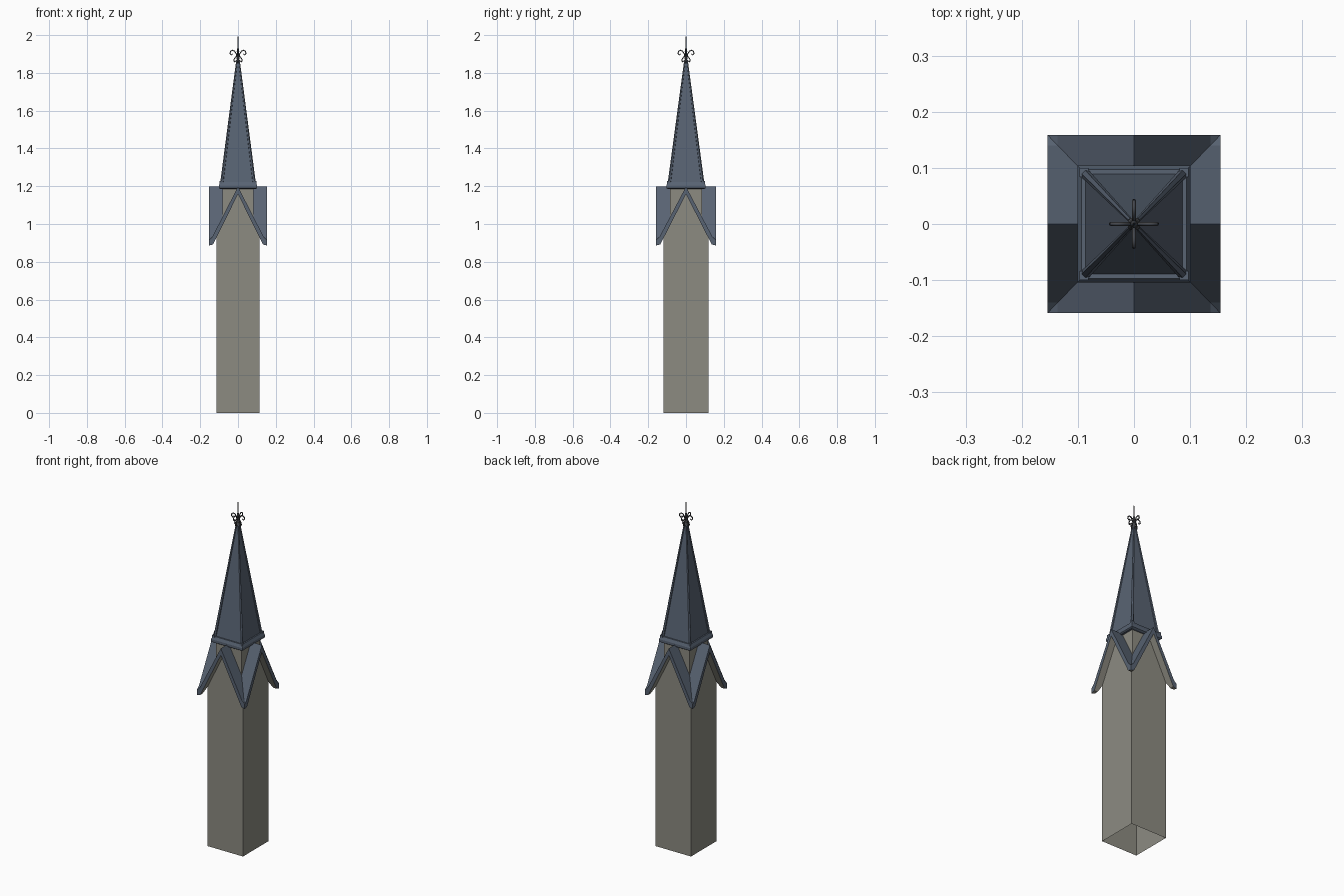
import bpy, bmesh, math
from mathutils import Vector, Matrix

if "Cube" in bpy.data.objects:
    bpy.data.objects.remove(bpy.data.objects["Cube"])

K = 1.03  # plan is slightly deeper than wide


def material(name, col):
    m = bpy.data.materials.new(name)
    m.diffuse_color = (*col, 1)
    m.use_nodes = True
    m.node_tree.nodes["Principled BSDF"].inputs["Base Color"].default_value = m.diffuse_color
    return m


STONE = material("warm grey stone", (0.265, 0.258, 0.222))
SLATE = material("blue grey slate", (0.098, 0.125, 0.17))
IRON = material("dark iron", (0.06, 0.063, 0.07))


def finish(name, bm, *mats):
    me = bpy.data.meshes.new(name)
    bm.to_mesh(me)
    bm.free()
    ob = bpy.data.objects.new(name, me)
    bpy.context.collection.objects.link(ob)
    for m in mats:
        me.materials.append(m)
    return ob


def stack(name, levels, mat, bottom=True):
    """Square sections (half width, z) joined upward."""
    bm = bmesh.new()
    rings = [[bm.verts.new((sx * h, sy * h * K, z)) for sx, sy in
              ((-1, -1), (1, -1), (1, 1), (-1, 1))] for h, z in levels]
    for a, b in zip(rings, rings[1:]):
        for i in range(4):
            j = (i + 1) % 4
            bm.faces.new((a[i], a[j], b[j], b[i]))
    bm.faces.new(rings[-1])
    if bottom:
        bm.faces.new(rings[0][::-1])
    return finish(name, bm, mat)


# tower walls: four gabled walls, open underneath
W = 0.115
bm = bmesh.new()
for k in range(4):
    rot = Matrix.Rotation(k * math.pi / 2, 3, 'Z')
    vs = []
    for x, z in ((-W, 0), (W, 0), (W, 0.935), (0, 1.17), (-W, 0.935)):
        p = rot @ Vector((x, -W, z))
        vs.append(bm.verts.new((p.x, p.y * K, p.z)))
    bm.faces.new(vs)
bmesh.ops.remove_doubles(bm, verts=bm.verts, dist=1e-4)
finish("tower_walls", bm, STONE)

# cross gable roof: eight slabs mitred along the valleys, with flared feet
E = 0.154
TOP = ((0, 1.198), (0.136, 0.932), (E, 0.915))
BOT = ((0, 1.158), (0.132, 0.892), (E, 0.886))
bm = bmesh.new()
for k in range(4):
    rot = Matrix.Rotation(k * math.pi / 2, 3, 'Z')
    for s in (-1, 1):
        def vert(x, y, z):
            p = rot @ Vector((s * x, y, z))
            return bm.verts.new((p.x, p.y * K, p.z))

        def face(*vs):
            bm.faces.new(vs if s > 0 else vs[::-1])
        t, b = [([vert(x, -E, z) for x, z in prof],
                 [vert(x, -x, z) for x, z in prof[:2]]) for prof in (TOP, BOT)]
        face(t[0][0], t[0][1], t[1][1], t[1][0])
        face(t[0][1], t[0][2], t[1][1])
        face(b[1][0], b[1][1], b[0][1], b[0][0])
        face(b[1][1], b[0][2], b[0][1])
        for i in range(2):  # verge board
            face(b[0][i], b[0][i + 1], t[0][i + 1], t[0][i])
bmesh.ops.remove_doubles(bm, verts=bm.verts, dist=1e-4)
bmesh.ops.recalc_face_normals(bm, faces=bm.faces)
bm.normal_update()
for f in bm.faces:
    f.material_index = 1 if f.normal.z < -0.1 else 0  # stone soffits
finish("gable_roof", bm, SLATE, STONE)

# neck between the gables, spire skirt and spire
stack("spire_neck", [(0.083, 0.98), (0.083, 1.195)], STONE)
stack("spire_skirt", [(0.094, 1.185), (0.101, 1.19), (0.101, 1.205),
                      (0.094, 1.222), (0.086, 1.222)], SLATE)
stack("spire", [(0.087, 1.215), (0.006, 1.862)], SLATE)

# hip ribs with small foot blocks
bm = bmesh.new()
for sx in (-1, 1):
    for sy in (-1, 1):
        a = Vector((sx * 0.086, sy * 0.086 * K, 1.215))
        c = Vector((sx * 0.006, sy * 0.006 * K, 1.862))
        d = c - a
        turn = Matrix.Rotation(math.atan2(sy, sx), 4, 'Z')
        m = Matrix.Translation((a + c) / 2) @ \
            Vector((0, 0, 1)).rotation_difference(d).to_matrix().to_4x4() @ turn
        bmesh.ops.create_cone(bm, cap_ends=True, segments=6, radius1=0.009,
                              radius2=0.004, depth=d.length, matrix=m)
        bmesh.ops.create_cube(bm, size=0.016, matrix=Matrix.Translation(
            (sx * 0.089, sy * 0.089 * K, 1.22)))
finish("spire_ribs", bm, SLATE)

# finial stem: lathed collars, bud and tapering rod
N = 12
prof = ((0.007, 1.85), (0.012, 1.858), (0.012, 1.866), (0.006, 1.872),
        (0.009, 1.878), (0.009, 1.884), (0.004, 1.89), (0.004, 1.905),
        (0.007, 1.915), (0.003, 1.932), (0.0025, 1.96), (0.001, 2.0))
bm = bmesh.new()
rings = [[bm.verts.new((r * math.cos(2 * math.pi * i / N),
                        r * math.sin(2 * math.pi * i / N), z))
          for i in range(N)] for r, z in prof]
for a, b in zip(rings, rings[1:]):
    for i in range(N):
        j = (i + 1) % N
        bm.faces.new((a[i], a[j], b[j], b[i])).smooth = True
bm.faces.new(rings[-1])
finish("finial_stem", bm, IRON)

# finial scrolls: upper and lower curls on four sides
UPPER = ((0.004, 1.88), (0.009, 1.9), (0.018, 1.915), (0.03, 1.92),
         (0.04, 1.913), (0.042, 1.902), (0.035, 1.895), (0.029, 1.901))
LOWER = ((0.004, 1.89), (0.013, 1.884), (0.02, 1.873), (0.021, 1.862),
         (0.015, 1.858))
cu = bpy.data.curves.new("finial_scrolls", 'CURVE')
cu.dimensions = '3D'
cu.bevel_depth = 0.0032
cu.bevel_resolution = 1
cu.use_fill_caps = True
for k in range(4):
    ca, sa = math.cos(k * math.pi / 2), math.sin(k * math.pi / 2)
    for path in (UPPER, LOWER):
        sp = cu.splines.new('POLY')
        sp.points.add(len(path) - 1)
        for q, (r, z) in zip(sp.points, path):
            q.co = (r * ca, r * sa, z, 1)
cu.materials.append(IRON)
ob = bpy.data.objects.new("finial_scrolls", cu)
bpy.context.collection.objects.link(ob)
bpy.context.view_layer.objects.active = ob
ob.select_set(True)
bpy.ops.object.convert(target='MESH')
